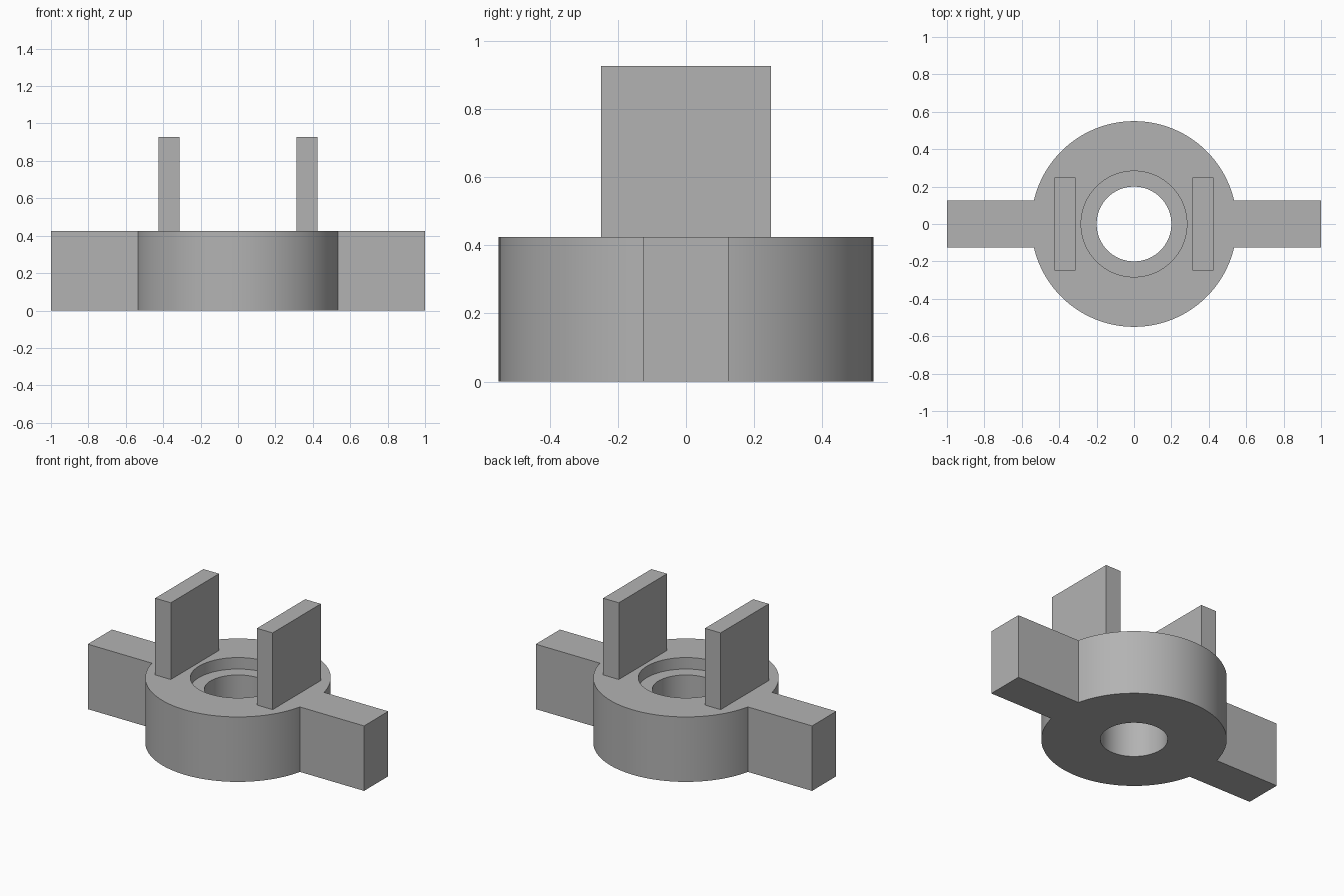
import bpy, bmesh, math
from mathutils import Matrix, Vector

cube = bpy.data.objects.get("Cube")
if cube:
    bpy.data.objects.remove(cube, do_unlink=True)

grey = bpy.data.materials.new("plain_grey")
grey.use_nodes = True
COLOUR = (0.45, 0.45, 0.45, 1)
grey.diffuse_color = COLOUR
grey.node_tree.nodes["Principled BSDF"].inputs["Base Color"].default_value = COLOUR

HEIGHT = 0.425
RADIUS = 0.55
SEGMENTS = 96


def make_object(name, bm):
    bmesh.ops.recalc_face_normals(bm, faces=bm.faces)
    mesh = bpy.data.meshes.new(name)
    bm.to_mesh(mesh)
    bm.free()
    mesh.materials.append(grey)
    obj = bpy.data.objects.new(name, mesh)
    bpy.context.collection.objects.link(obj)
    return obj


def box(name, low, high):
    low, high = Vector(low), Vector(high)
    bm = bmesh.new()
    bmesh.ops.create_cube(bm, size=1, matrix=Matrix.Translation((low + high) / 2)
                          @ Matrix.Diagonal((high - low).to_4d()))
    return make_object(name, bm)


def lathe(name, profile):
    # Spin a closed (radius, height) loop around the z axis
    bm = bmesh.new()
    verts = [bm.verts.new((r, 0, z)) for r, z in profile]
    edges = [bm.edges.new((v, verts[i - 1])) for i, v in enumerate(verts)]
    bmesh.ops.spin(bm, geom=verts + edges, cent=(0, 0, 0), axis=(0, 0, 1),
                   angle=math.tau, steps=SEGMENTS, use_merge=True)
    bmesh.ops.remove_doubles(bm, verts=bm.verts, dist=0.0001)
    return make_object(name, bm)


# Round hub with a through bore and a shallow counterbore on top
BORE, RECESS, FLOOR = 0.2, 0.283, 0.35
hub = lathe("hub_with_arms", [(BORE, 0), (RADIUS, 0), (RADIUS, HEIGHT),
                              (RECESS, HEIGHT), (RECESS, FLOOR), (BORE, FLOOR)])

# Side arms, fused into the hub
for side in (-1, 1):
    ends = sorted((side * 0.42, side))
    arm = box("arm", (ends[0], -0.125, 0), (ends[1], 0.125, HEIGHT))
    fuse = hub.modifiers.new("fuse_arm", "BOOLEAN")
    fuse.operation = "UNION"
    fuse.solver = "EXACT"
    fuse.object = arm
    bpy.context.view_layer.objects.active = hub
    bpy.ops.object.modifier_apply(modifier=fuse.name)
    bpy.data.objects.remove(arm, do_unlink=True)

bpy.ops.object.select_all(action="DESELECT")
hub.select_set(True)
bpy.ops.object.shade_smooth_by_angle(angle=math.radians(30))

# Upright plates either side of the bore
for side, name in ((-1, "right_plate"), (1, "left_plate")):
    ends = sorted((side * 0.312, side * 0.425))
    box(name, (ends[0], -0.249, HEIGHT), (ends[1], 0.249, 0.927))
